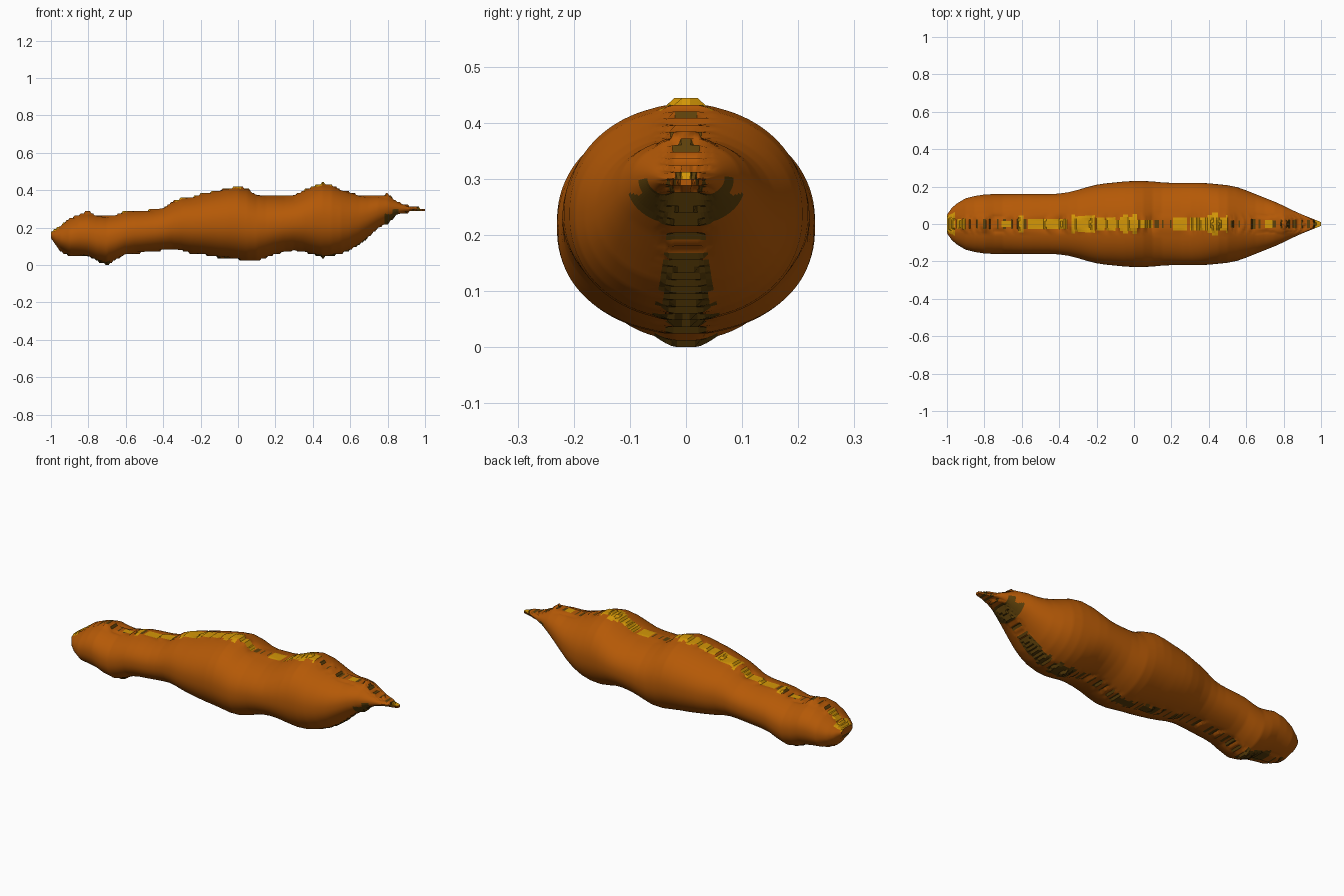
import bpy
import bmesh
import math

cube = bpy.data.objects.get("Cube")
if cube:
    bpy.data.objects.remove(cube, do_unlink=True)

# Outline along the length, evenly spaced, in hundredths of a unit
TOP = [18, 21, 25, 27, 29, 26, 26, 27, 29, 29, 29, 30, 30, 34, 36, 36, 38, 39, 40, 41, 42,
       41, 37, 37, 37, 37, 37, 40, 42, 44, 43, 40, 39, 37, 37, 37, 38, 34, 32, 31, 30]
BOTTOM = [14, 7, 5, 5, 5, 2, 0, 3, 6, 6, 7, 7, 8, 8, 8, 6, 6, 5, 4, 4, 3,
          2, 2, 4, 6, 7, 8, 7, 6, 4, 5, 6, 8, 11, 15, 20, 22, 27, 28, 29, 29]
WIDTH = [5, 12, 14, 15, 16, 16, 16, 16, 16, 16, 16, 16, 16, 17, 18, 20, 21, 22, 22, 23, 23,
         23, 23, 22, 22, 22, 22, 22, 22, 21, 21, 20, 18, 16, 14, 12, 10, 7, 5, 3, 1]

# Exposed flesh along the ridge and worn hollows on the belly: start, end, half width
RIDGE_PATCHES = [(-1, -.96, .06), (-.95, -.9, .03), (-.71, -.66, .02), (-.62, -.59, .045),
                 (-.57, -.36, .028), (-.33, -.21, .05), (-.2, -.06, .035), (-.06, .02, .052),
                 (.02, .1, .025), (.21, .28, .036), (.3, .39, .036), (.39, .45, .065),
                 (.45, .5, .045), (.7, .74, .02), (.97, 1, .03)]
BELLY_PATCHES = [(-.83, -.68, .06), (-.13, -.04, .03), (.02, .13, .03), (.4, .52, .06),
                 (.56, .7, .05), (.78, .86, .1)]

RINGS = 240
SIDES = 96
SKIN, FLESH, HOLLOW = range(3)


def sample(values, x):
    """Linear reading of an outline at position x."""
    t = min(max((x + 1) / 2, 0), 1) * (len(values) - 1)
    i = min(int(t), len(values) - 2)
    return (values[i] + (values[i + 1] - values[i]) * (t - i)) / 100


def smooth_sample(values, x):
    """Softened reading, easing to the exact value at both ends."""
    reach = min(.05, 1 - abs(x))
    return (sample(values, x - reach) + 2 * sample(values, x) + sample(values, x + reach)) / 4


def material(name, color):
    mat = bpy.data.materials.new(name)
    mat.use_nodes = True
    mat.diffuse_color = color
    shader = mat.node_tree.nodes["Principled BSDF"]
    shader.inputs["Base Color"].default_value = color
    shader.inputs["Roughness"].default_value = .8
    return mat


def ring_points(x):
    """Rounded cross-section with a stepped seam at the ridge and belly."""
    half = smooth_sample(WIDTH, x)
    for k in range(SIDES):
        angle = math.tau * (k + .5) / SIDES
        up = math.copysign(abs(math.sin(angle)) ** .92, math.sin(angle))
        y = half * math.cos(angle)

        def height(reader):
            top, low = reader(TOP, x), reader(BOTTOM, x)
            return (top + low) / 2 + (top - low) / 2 * up

        z = height(smooth_sample)
        seam = max(0, 1 - abs(y) / .055)
        stepped = round(height(sample) / .012) * .012
        yield x, y, max(0, z + (stepped - z) * min(1, seam * 1.6))


def in_patch(center, patches):
    ragged = .9 + .1 * math.sin(center.x * 90)
    return any(a <= center.x <= b and abs(center.y) < w * ragged for a, b, w in patches)


def surface_kind(center, ridge):
    """Skin, bare flesh on the ridge, or dark hollows and slits along the seam."""
    slit = math.sin(center.x * 170) + .5 * math.sin(center.x * 61) > .45
    if ridge:
        if in_patch(center, RIDGE_PATCHES):
            return FLESH
        return HOLLOW if slit and abs(center.y) < .022 else SKIN
    if in_patch(center, BELLY_PATCHES) or slit and abs(center.y) < .035:
        return HOLLOW
    return SKIN


# Tapered root body, lofted ring by ring
bm = bmesh.new()
rings = [[bm.verts.new(p) for p in ring_points(-1 + 2 * i / RINGS)] for i in range(RINGS + 1)]
for a, b in zip(rings, rings[1:]):
    for k in range(SIDES):
        n = (k + 1) % SIDES
        face = bm.faces.new((a[k], a[n], b[n], b[k]))
        face.material_index = surface_kind(face.calc_center_median(), k < SIDES / 2)
        face.smooth = face.material_index == SKIN
for end in (rings[0], rings[-1]):
    bm.faces.new(end)
bmesh.ops.recalc_face_normals(bm, faces=bm.faces)

mesh = bpy.data.meshes.new("root_body")
bm.to_mesh(mesh)
bm.free()
mesh.materials.append(material("orange_brown_skin", (.46, .1, .002, 1)))
mesh.materials.append(material("golden_flesh", (.66, .31, .002, 1)))
mesh.materials.append(material("dark_hollow", (.11, .052, .003, 1)))
body = bpy.data.objects.new("root_body", mesh)
bpy.context.scene.collection.objects.link(body)
